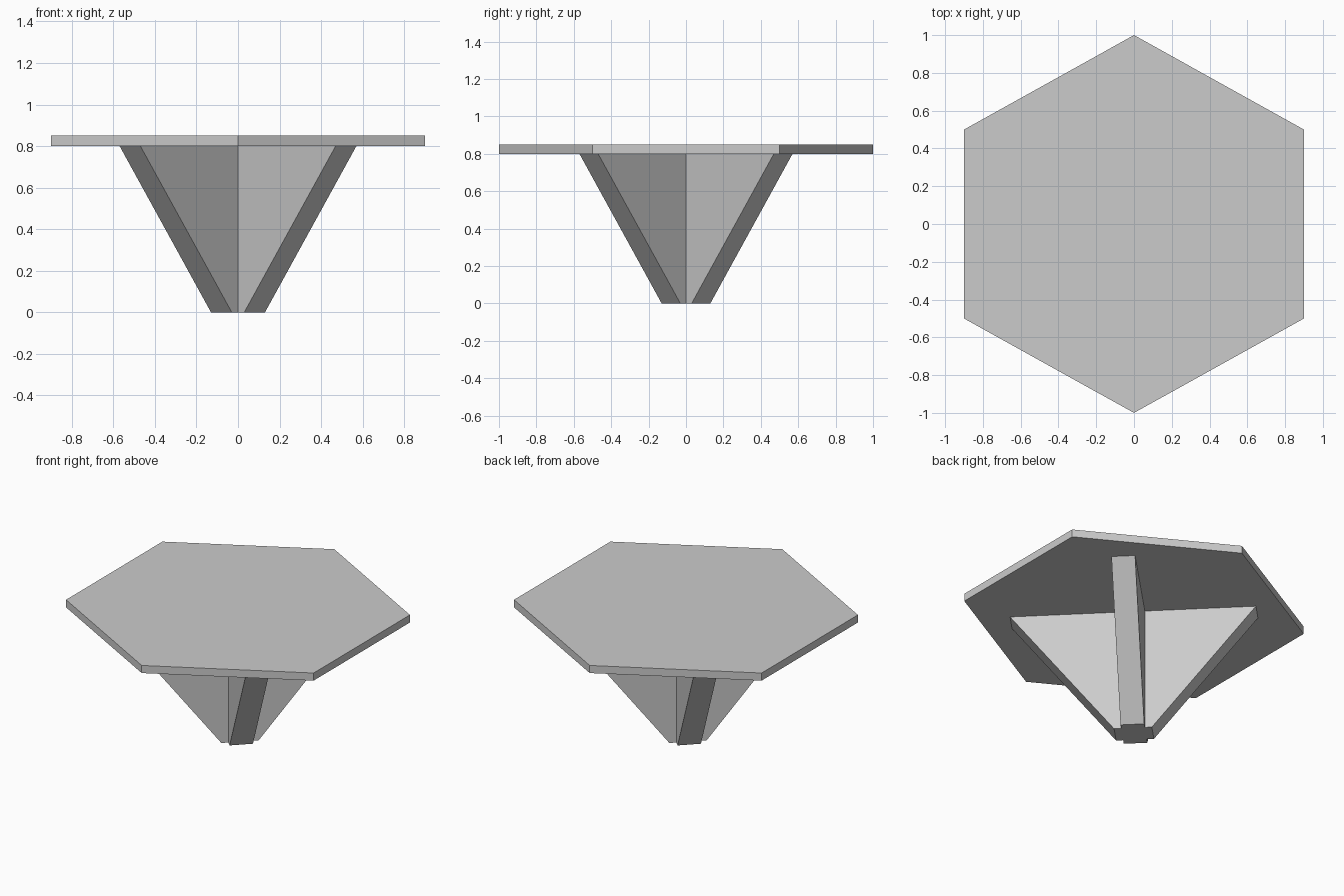
import bpy, bmesh, math
from mathutils import Matrix

if "Cube" in bpy.data.objects:
    bpy.data.objects.remove(bpy.data.objects["Cube"])

grey = bpy.data.materials.new("light grey")
grey.diffuse_color = (0.6, 0.6, 0.6, 1)
grey.use_nodes = True
grey.node_tree.nodes["Principled BSDF"].inputs["Base Color"].default_value = grey.diffuse_color


def prism(name, outline, offset, matrix=Matrix()):
    """Extrude a flat outline by an offset vector, then place it."""
    bm = bmesh.new()
    face = bm.faces.new([bm.verts.new(p) for p in outline])
    new = bmesh.ops.extrude_face_region(bm, geom=[face])["geom"]
    bmesh.ops.translate(bm, vec=offset,
                        verts=[v for v in new if isinstance(v, bmesh.types.BMVert)])
    bmesh.ops.recalc_face_normals(bm, faces=bm.faces)
    bm.transform(matrix)
    mesh = bpy.data.meshes.new(name)
    bm.to_mesh(mesh)
    bm.free()
    mesh.materials.append(grey)
    obj = bpy.data.objects.new(name, mesh)
    bpy.context.collection.objects.link(obj)
    return obj


# Hexagonal table top
W, Z0, Z1 = 0.9, 0.80, 0.85
hexagon = [(0, 1, Z0), (-W, 0.5, Z0), (-W, -0.5, Z0),
           (0, -1, Z0), (W, -0.5, Z0), (W, 0.5, Z0)]
prism("table_top", hexagon, (0, 0, Z1 - Z0))

# Two crossed tapering planks on the diagonals
R_BOTTOM, R_TOP, HALF = 0.113, 0.735, 0.0707
trapezoid = [(-R_BOTTOM, -HALF, 0), (R_BOTTOM, -HALF, 0),
             (R_TOP, -HALF, Z0), (-R_TOP, -HALF, Z0)]
for i, angle in enumerate((45, 135)):
    prism(f"base_plank_{i + 1}", trapezoid, (0, 2 * HALF, 0),
          Matrix.Rotation(math.radians(angle), 4, "Z"))
